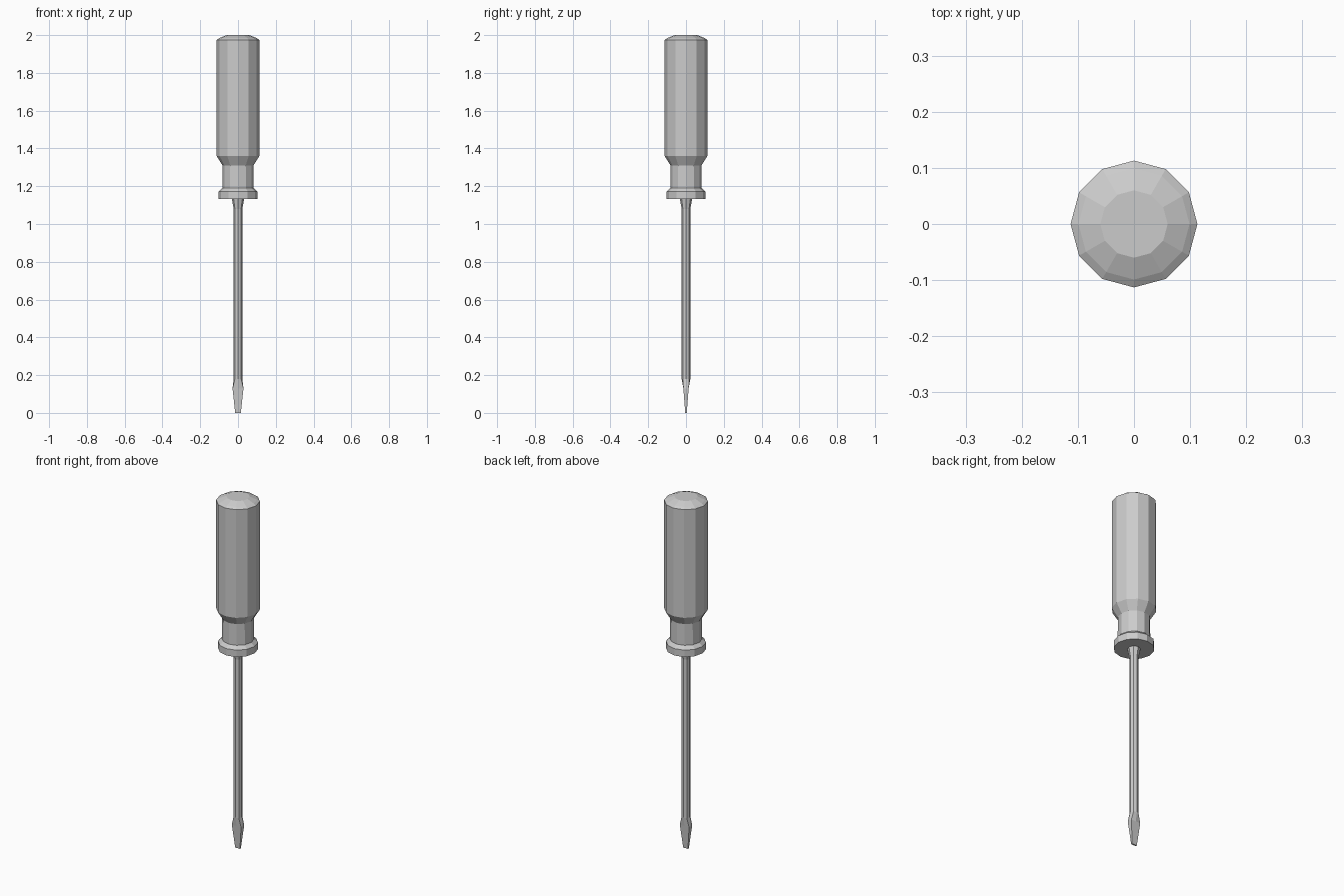
import bpy, bmesh, math

if "Cube" in bpy.data.objects:
    bpy.data.objects.remove(bpy.data.objects["Cube"])


def loft(name, rings):
    """Skin a list of equal-length vertex rings and cap both ends."""
    bm = bmesh.new()
    loops = [[bm.verts.new(p) for p in ring] for ring in rings]
    n = len(loops[0])
    for a, b in zip(loops, loops[1:]):
        for i in range(n):
            j = (i + 1) % n
            bm.faces.new((a[i], a[j], b[j], b[i]))
    bm.faces.new(loops[0][::-1])
    bm.faces.new(loops[-1])
    bmesh.ops.recalc_face_normals(bm, faces=bm.faces)
    mesh = bpy.data.meshes.new(name)
    bm.to_mesh(mesh)
    bm.free()
    obj = bpy.data.objects.new(name, mesh)
    bpy.context.collection.objects.link(obj)
    return obj


def circle(r, z, n):
    return [(r * math.cos(2 * math.pi * i / n), r * math.sin(2 * math.pi * i / n), z)
            for i in range(n)]


def slab(w, t, z):
    """Flat eight-point section that matches the shaft's vertex order."""
    return [(w * x, t * y, z) for x, y in
            ((1, 0), (1, 1), (0, 1), (-1, 1), (-1, 0), (-1, -1), (0, -1), (1, -1))]


# Twelve-sided handle with neck, collar and domed end
handle_profile = [(0.103, 1.133), (0.103, 1.172), (0.083, 1.19), (0.082, 1.31),
                  (0.113, 1.36), (0.113, 1.975), (0.099, 1.984), (0.06, 2.0)]
loft("handle", [circle(r, z, 12) for r, z in handle_profile])

# Tapered ferrule and shaft flowing into the flat blade
loft("shaft_and_blade", [
    slab(0.015, 0.004, 0.0),
    slab(0.029, 0.014, 0.13),
    circle(0.023, 0.18, 8),
    circle(0.023, 1.08, 8),
    circle(0.033, 1.135, 8),
])
